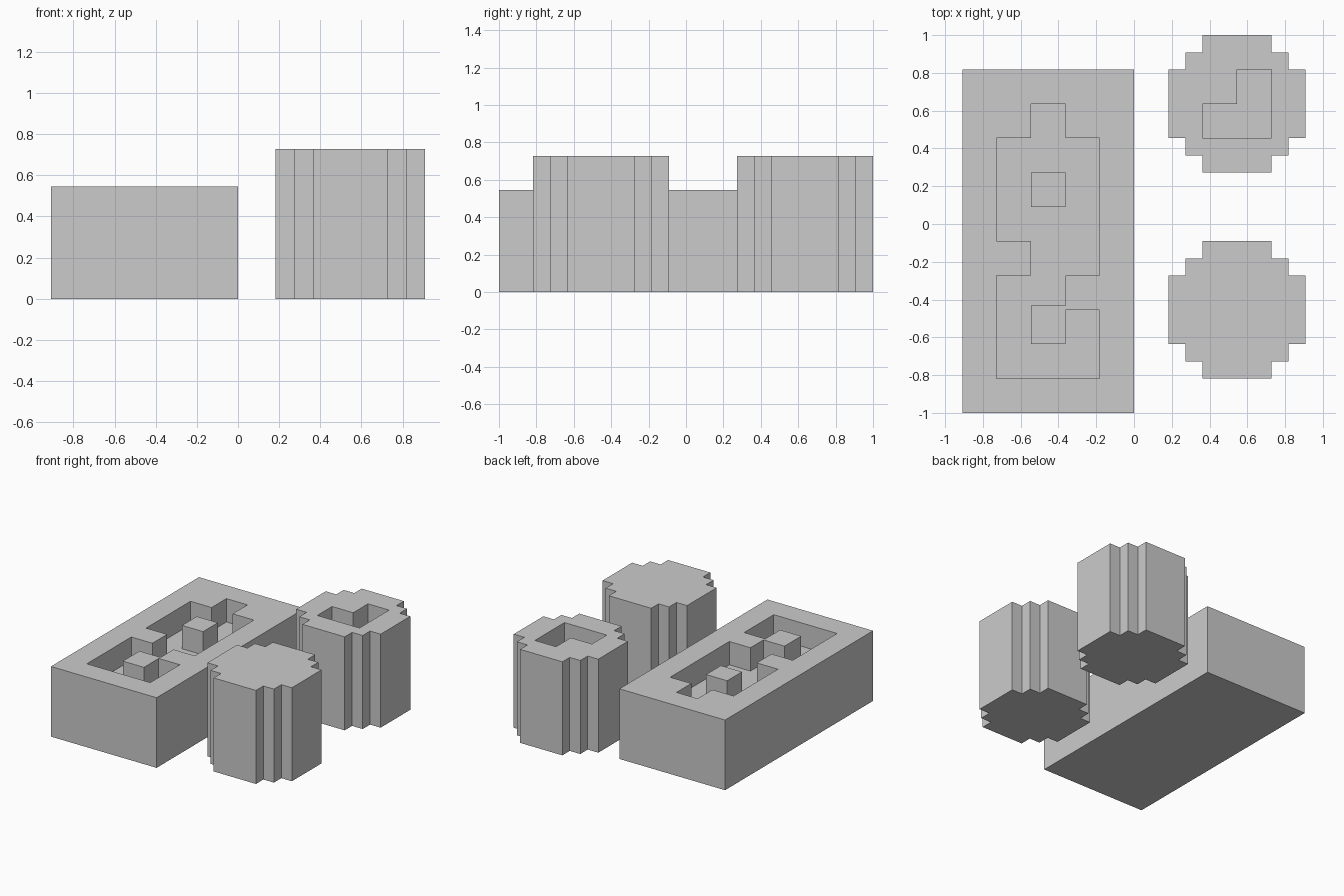
import bpy, bmesh

if "Cube" in bpy.data.objects:
    bpy.data.objects.remove(bpy.data.objects["Cube"])

U = 1 / 11  # grid unit of the model


def prism(name, points, z0, z1):
    """Extrude a flat outline (in grid units) from z0 to z1."""
    bm = bmesh.new()
    face = bm.faces.new([bm.verts.new((x * U, y * U, z0 * U)) for x, y in points])
    top = bmesh.ops.extrude_face_region(bm, geom=[face])["geom"]
    verts = [v for v in top if isinstance(v, bmesh.types.BMVert)]
    bmesh.ops.translate(bm, verts=verts, vec=(0, 0, (z1 - z0) * U))
    bmesh.ops.recalc_face_normals(bm, faces=bm.faces)
    mesh = bpy.data.meshes.new(name)
    bm.to_mesh(mesh)
    bm.free()
    obj = bpy.data.objects.new(name, mesh)
    bpy.context.collection.objects.link(obj)
    return obj


def rect(x0, x1, y0, y1):
    return [(x0, y0), (x1, y0), (x1, y1), (x0, y1)]


def carve(obj, points, floor, top):
    """Sink a pocket with the given outline into the top of obj."""
    cutter = prism("pocket_cutter", points, floor, top + 1)
    cutter.hide_render = True
    mod = obj.modifiers.new("pocket", "BOOLEAN")
    mod.operation, mod.solver, mod.object = "DIFFERENCE", "EXACT", cutter
    bpy.context.view_layer.objects.active = obj
    bpy.ops.object.modifier_apply(modifier=mod.name)
    bpy.data.objects.remove(cutter)


def stepped_round(cx, cy):
    """Stepped circle outline, eight units wide."""
    quarter = [(4, 2), (3, 2), (3, 3), (2, 3), (2, 4)]
    pts = []
    for sx, sy in ((1, 1), (-1, 1), (-1, -1), (1, -1)):
        q = quarter if sx * sy > 0 else quarter[::-1]
        pts += [(cx + sx * x, cy + sy * y) for x, y in q]
    return pts


# Rectangular block with a winding pocket
block = prism("block", rect(-10, 0, -11, 9), 0, 6)
carve(block, [(-6, 7), (-8 + 2, 5), (-8, 5), (-8, -1), (-6, -1), (-6, -3),
              (-8, -3), (-8, -9), (-2, -9), (-2, -5), (-4, -5), (-4, -3),
              (-2, -3), (-2, 5), (-4, 5), (-4, 7)], 4, 6)

# Raised islands inside the pocket
prism("rear_island", rect(-6, -4, 1, 3), 4, 6)
prism("front_island", rect(-6, -4, -7, -4.75), 4, 6)

# Two stepped round columns, the rear one with a stepped pocket
prism("front_column", stepped_round(6, -5), 0, 8)
rear = prism("rear_column", stepped_round(6, 7), 0, 8)
carve(rear, [(4, 5), (8, 5), (8, 9), (6, 9), (6, 7), (4, 7)], 6, 8)
